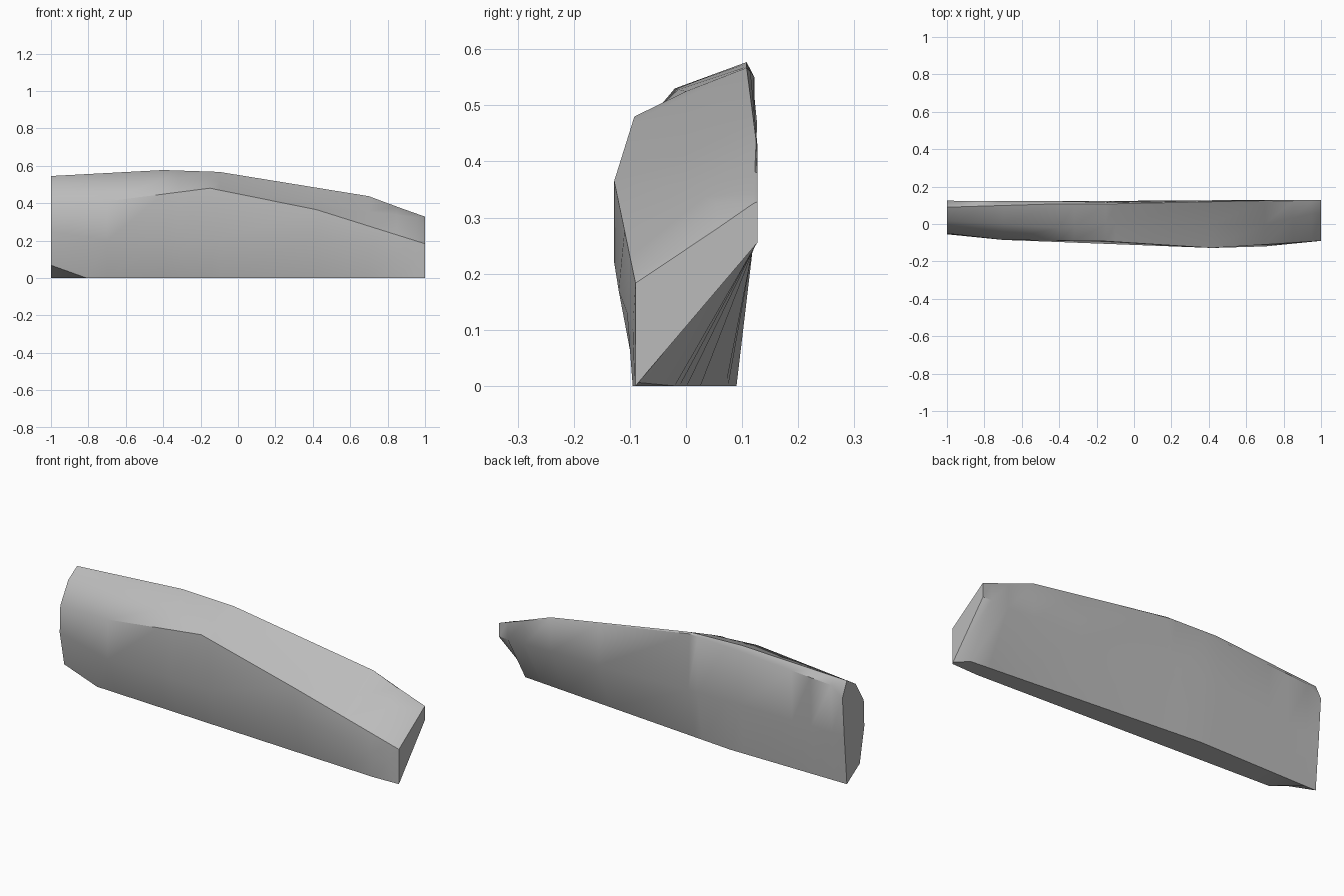
import bpy
import bmesh
import math

# Remove the default cube only
cube = bpy.data.objects.get("Cube")
if cube:
    bpy.data.objects.remove(cube, do_unlink=True)


def make_material(name, colour):
    material = bpy.data.materials.new(name)
    material.use_nodes = True
    material.diffuse_color = colour
    shader = material.node_tree.nodes["Principled BSDF"]
    shader.inputs["Base Color"].default_value = colour
    return material


def sample(rail, x):
    """Position on a lengthwise rail at the given x, linear between its keys."""
    for start, end in zip(rail, rail[1:]):
        if x <= end[0] + 1e-6:
            t = (x - start[0]) / (end[0] - start[0])
            return [x] + [a + (b - a) * t for a, b in zip(start[1:], end[1:])]
    return list(rail[-1])


# Lengthwise edges of the tapered slab, each key is (x, y, z)
bottom_back = [(-1, .09, 0), (-.32, .09, 0), (.95, -.02, 0), (1, -.085, .006)]
bottom_front = [(-1, -.017, .068), (-.81, -.015, 0), (.85, -.095, 0), (1, -.09, 0)]
front_low = [(-1, -.055, .25), (-.7, -.085, .2), (.42, -.128, .22), (.7, -.12, .17), (1, -.09, .09)]
front_crease = [(-1, -.05, .39), (-.7, -.085, .41), (-.15, -.092, .48), (.42, -.128, .365), (1, -.09, .183)]
top_front = [(-1, .017, .5), (-.4, -.02, .53), (-.15, 0, .525), (.7, 0, .355), (.95, .055, .325), (1, .055, .28)]
top_ridge = [(-1, .09, .545), (-.4, .108, .577), (-.1, .108, .567), (.7, .125, .437), (1, .12, .325)]
back_edge = [(-1, .127, .465), (-.93, .122, .515), (-.4, .122, .55), (-.1, .115, .56), (.7, .127, .432), (1, .127, .328)]
back_middle = [(-1, .112, .26), (-.32, .122, .27), (.42, .127, .26), (1, .127, .255)]

rails = [bottom_back, bottom_front, front_low, front_crease,
         top_front, top_ridge, back_edge, back_middle]

# Cross-sections wherever any rail bends
stations = sorted({key[0] for rail in rails for key in rail})

bm = bmesh.new()
rings = [[bm.verts.new(sample(rail, x)) for rail in rails] for x in stations]
count = len(rails)

# Skin between neighbouring cross-sections
for ring, following in zip(rings, rings[1:]):
    for i in range(count):
        j = (i + 1) % count
        bm.faces.new((ring[i], ring[j], following[j], following[i]))

# End caps
bm.faces.new(rings[0])
bm.faces.new(rings[-1])
bmesh.ops.recalc_face_normals(bm, faces=bm.faces[:])

mesh = bpy.data.meshes.new("tapered_slab")
bm.to_mesh(mesh)
bm.free()
mesh.materials.append(make_material("plain grey", (.5, .5, .5, 1)))

slab = bpy.data.objects.new("tapered_slab", mesh)
bpy.context.collection.objects.link(slab)

# Soft faces with crisp creases
bpy.ops.object.select_all(action="DESELECT")
slab.select_set(True)
bpy.context.view_layer.objects.active = slab
bpy.ops.object.shade_smooth_by_angle(angle=math.radians(38))
